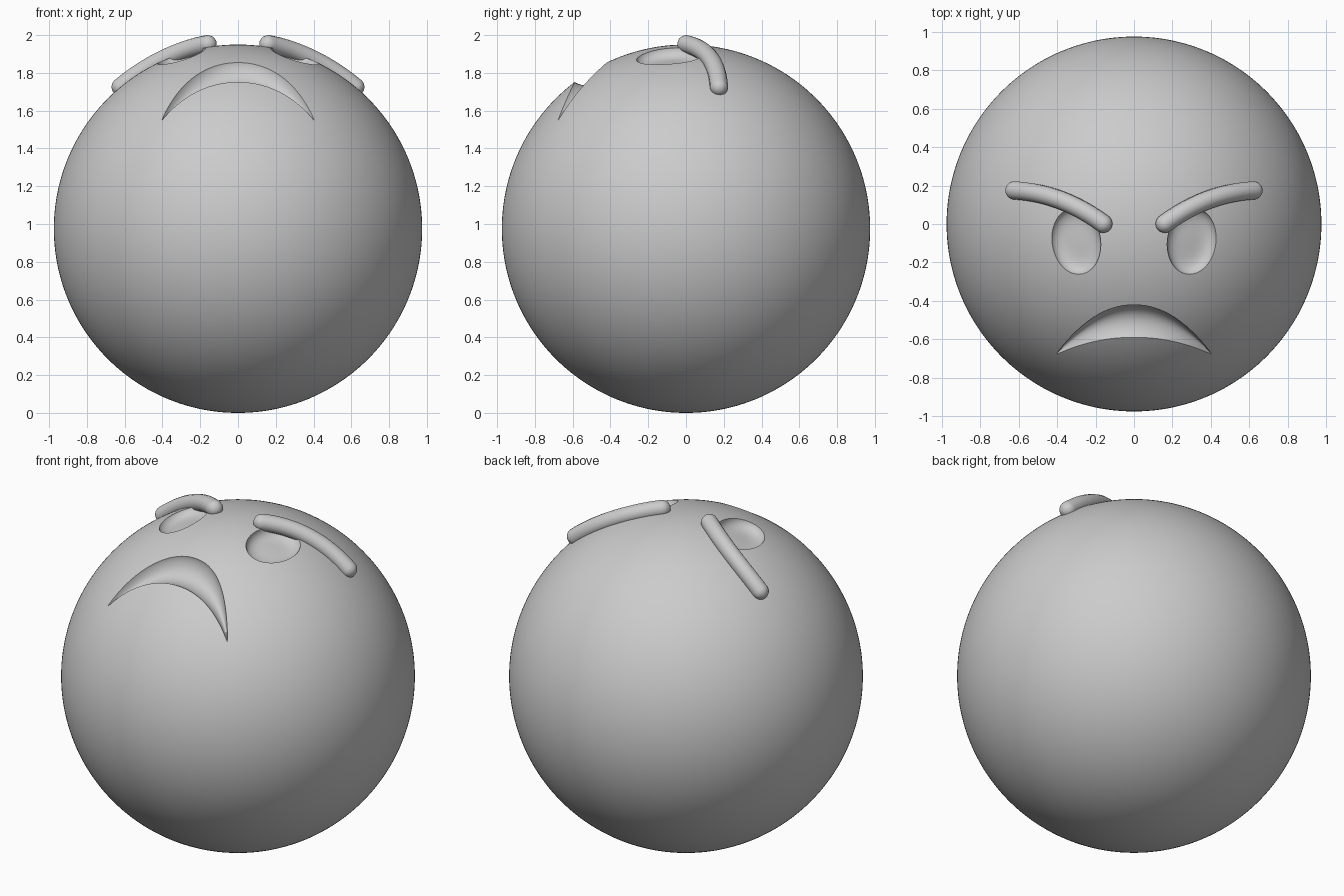
import bpy, bmesh
from math import sin, sqrt, pi, hypot
from mathutils import Vector
from mathutils.geometry import interpolate_bezier

if "Cube" in bpy.data.objects:
    bpy.data.objects.remove(bpy.data.objects["Cube"])

R = 0.975                       # head radius
C = Vector((0, 0, R))           # head centre


def on_head(x, y, r):
    """Point above top-view position (x, y), at distance r from the head centre."""
    return C + Vector((x, y, sqrt(R * R - x * x - y * y))) * (r / R)


def smooth(obj, angle):
    bpy.ops.object.select_all(action='DESELECT')
    obj.select_set(True)
    bpy.context.view_layer.objects.active = obj
    bpy.ops.object.shade_smooth_by_angle(angle=angle)


def carve(head, name, f, nu, nv):
    """Cut a recess; f(u, v) gives (x, y, depth) for u, v in -1..1."""
    bm = bmesh.new()
    low, top = [], []
    for i in range(nu + 1):
        u = sin((i / nu - 0.5) * pi)
        lo, hi = [], []
        for j in range(nv + 1):
            x, y, d = f(u, sin((j / nv - 0.5) * pi))
            lo.append(bm.verts.new(on_head(x, y, R + 0.003 - d)))
            hi.append(bm.verts.new(on_head(x, y, R + 0.1)))
        low.append(lo)
        top.append(hi)
    for g in (low, top):
        for i in range(nu):
            for j in range(nv):
                bm.faces.new((g[i][j], g[i + 1][j], g[i + 1][j + 1], g[i][j + 1]))
    rim = ([(i, 0) for i in range(nu)] + [(nu, j) for j in range(nv)]
           + [(i, nv) for i in range(nu, 0, -1)] + [(0, j) for j in range(nv, 0, -1)])
    for (a, b), (c, d) in zip(rim, rim[1:] + rim[:1]):
        bm.faces.new((low[a][b], low[c][d], top[c][d], top[a][b]))
    bmesh.ops.recalc_face_normals(bm, faces=bm.faces)
    me = bpy.data.meshes.new(name)
    bm.to_mesh(me)
    bm.free()
    cutter = bpy.data.objects.new(name, me)
    bpy.context.collection.objects.link(cutter)
    cutter.hide_render = True
    bpy.context.view_layer.objects.active = head
    mod = head.modifiers.new(name, 'BOOLEAN')
    mod.operation, mod.solver, mod.object = 'DIFFERENCE', 'EXACT', cutter
    bpy.ops.object.modifier_apply(modifier=name)
    bpy.data.objects.remove(cutter)


# Head ball
bpy.ops.mesh.primitive_ico_sphere_add(subdivisions=7, radius=R, location=C)
head = bpy.context.object
head.name = "head"


# Frowning mouth recess
def mouth(u, v):
    k = abs(u) ** 2.1
    upper = -0.42 - 0.253 * k
    lower = -0.59 - 0.088 * k
    w = (v + 1) / 2
    depth = 0.075 * max(0, 1 - v * v) ** 0.7 * sqrt(max(0, 1 - u * u))
    return 0.402 * u, lower + (upper - lower) * w, depth


carve(head, "mouth_cutter", mouth, 48, 16)

# Oval eye sockets
for s in (-1, 1):
    def eye(u, v):
        a, b = u * sqrt(1 - v * v / 2), v * sqrt(1 - u * u / 2)
        depth = 0.06 * sqrt(max(0, 1 - hypot(a, b) ** 4))
        return s * (0.3 + 0.127 * a + 0.012 * b), -0.09 + 0.172 * b, depth

    carve(head, "eye_cutter", eye, 24, 24)
smooth(head, 0.6)

# Rounded slanting eyebrows
BROW = 0.048
for s, side in ((-1, "left"), (1, "right")):
    path = interpolate_bezier(Vector((0.158, 0.002)), Vector((0.28, 0.09)),
                              Vector((0.42, 0.16)), Vector((0.612, 0.172)), 40)
    pts = [on_head(s * p.x, p.y, 0.99) for p in path]
    d0, d1 = (pts[0] - pts[1]).normalized(), (pts[-1] - pts[-2]).normalized()
    caps = [k * pi / 16 for k in range(8, 0, -1)]
    line = [(pts[0] + d0 * BROW * sin(a), sqrt(max(0, 1 - sin(a) ** 2))) for a in caps]
    line += [(p, 1) for p in pts]
    line += [(pts[-1] + d1 * BROW * sin(a), sqrt(max(0, 1 - sin(a) ** 2))) for a in reversed(caps)]
    cu = bpy.data.curves.new(side + "_eyebrow", 'CURVE')
    cu.dimensions = '3D'
    cu.bevel_depth, cu.bevel_resolution = BROW, 6
    cu.use_fill_caps = True
    sp = cu.splines.new('POLY')
    sp.points.add(len(line) - 1)
    for q, (p, r) in zip(sp.points, line):
        q.co = (*p, 1)
        q.radius = max(r, 0.01)
    brow = bpy.data.objects.new(side + "_eyebrow", cu)
    bpy.context.collection.objects.link(brow)
    bpy.ops.object.select_all(action='DESELECT')
    brow.select_set(True)
    bpy.context.view_layer.objects.active = brow
    bpy.ops.object.convert(target='MESH')
    smooth(bpy.context.object, 1.0)
